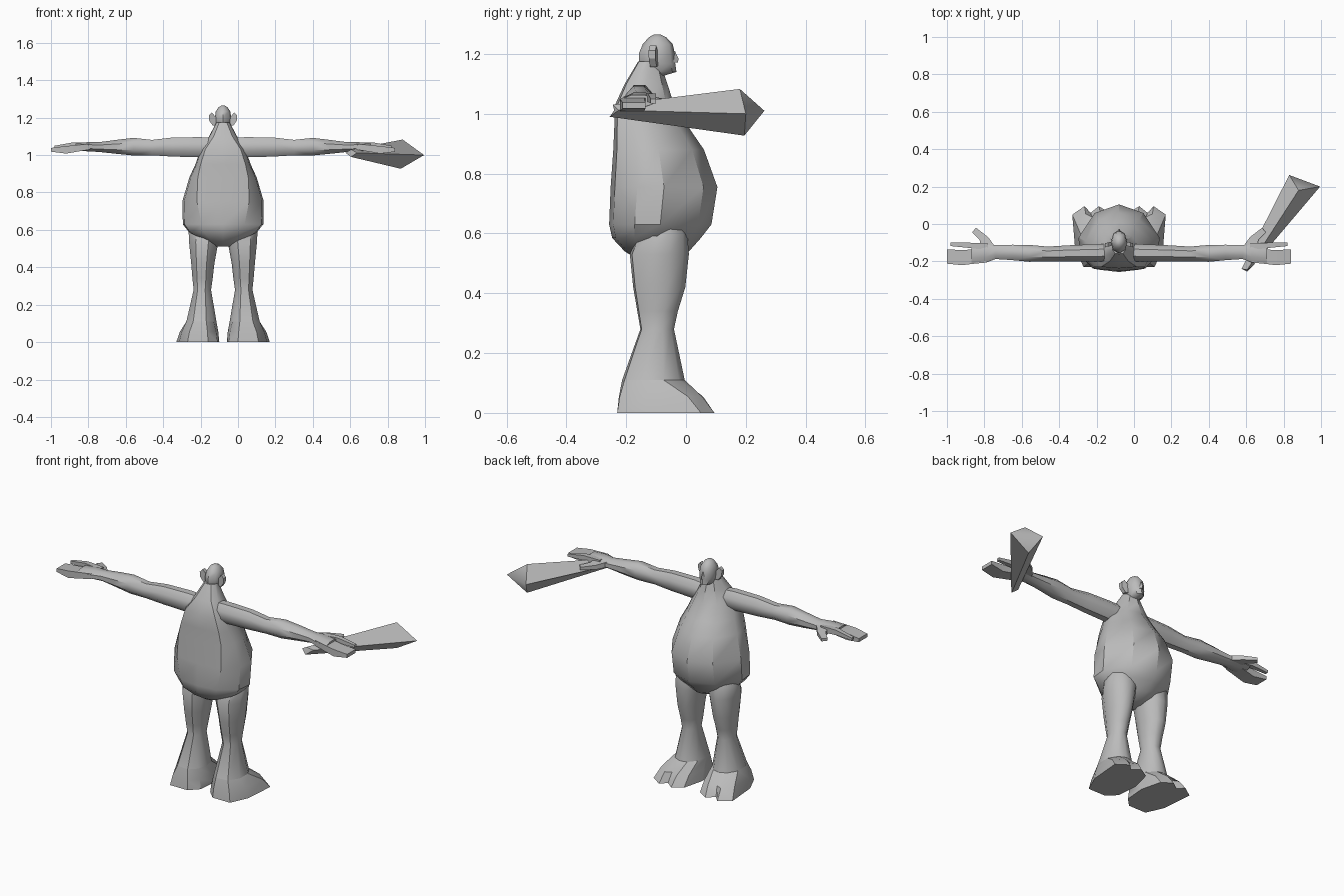
import bpy, bmesh, math
from mathutils import Vector

CX = -0.08  # the figure's own centre line
skin = bpy.data.materials.new("plain_grey")
skin.diffuse_color = (0.5, 0.5, 0.5, 1)


def loft(name, rings, angle=40):
    """Skin a list of equal-length rings and close both ends."""
    bm = bmesh.new()
    vs = [[bm.verts.new(p) for p in r] for r in rings]
    n = len(vs[0])
    for a, b in zip(vs, vs[1:]):
        for i in range(n):
            j = (i + 1) % n
            bm.faces.new((a[i], a[j], b[j], b[i]))
    bm.faces.new(vs[0])
    bm.faces.new(vs[-1])
    bmesh.ops.recalc_face_normals(bm, faces=bm.faces)
    me = bpy.data.meshes.new(name)
    bm.to_mesh(me)
    bm.free()
    me.materials.append(skin)
    ob = bpy.data.objects.new(name, me)
    bpy.context.collection.objects.link(ob)
    bpy.ops.object.select_all(action='DESELECT')
    ob.select_set(True)
    bpy.context.view_layer.objects.active = ob
    bpy.ops.object.shade_smooth_by_angle(angle=math.radians(angle))
    return ob


def sym(z, half):
    """Mirror a back-to-front half outline into a full ring."""
    pts = half + [(-x, y) for x, y in half[-2:0:-1]]
    return [(CX + x, y, z) for x, y in pts]


def arm_ring(s, u, y, z, ry, rz, n=8):
    return [(CX + s * u, y + ry * math.cos(2 * math.pi * (i + .5) / n) * 1.06,
             z + rz * math.sin(2 * math.pi * (i + .5) / n) * 1.06) for i in range(n)]


def box_ring(s, u, y0, y1, z0, z1):
    return [(CX + s * u, y, z) for y, z in ((y0, z0), (y1, z0), (y1, z1), (y0, z1))]


# Barrel torso with a flat back panel, tapering into the neck
torso = []
for z, back, front, hw, bw in [
        (.512, -.16, -.04, .04, .02), (.54, -.205, .01, .10, .06),
        (.585, -.247, .05, .18, .10), (.63, -.257, .085, .215, .115),
        (.755, -.252, .105, .217, .14), (.88, -.243, .06, .18, .135),
        (.95, -.24, .012, .148, .12), (1.03, -.237, -.04, .12, .095),
        (1.10, -.205, -.062, .075, .05), (1.175, -.16, -.087, .035, .02)]:
    d = front - back
    torso.append(sym(z, [(0, back), (bw, back + .04 * d), (hw * .96, back + .25 * d),
                         (hw, back + .5 * d), (hw * .6, back + .87 * d), (0, front)]))
loft("torso", torso, 35)

# Head with heavy jaw
head = []
for z, back, front, hw in [
        (1.127, -.125, -.075, .022), (1.14, -.145, -.032, .03), (1.168, -.156, -.036, .042),
        (1.20, -.158, -.037, .044), (1.232, -.145, -.044, .039),
        (1.255, -.125, -.065, .025), (1.265, -.108, -.085, .008)]:
    d = front - back
    head.append(sym(z, [(0, back), (hw * .75, back + .17 * d), (hw, back + .5 * d),
                        (hw * .7, back + .88 * d), (0, front)]))
loft("head", head, 50)

# Nose wedge
loft("nose", [sym(1.172, [(0, -.06), (.014, -.045), (0, -.027)]),
              sym(1.184, [(0, -.06), (.011, -.045), (0, -.025)]),
              sym(1.21, [(0, -.06), (.005, -.045), (0, -.037)])])

# Foot outline (distance from centre line, y) shared by both feet
sole = [(.19, -.23), (.235, -.13), (.25, .05), (.185, .095), (.152, .06),
        (.108, .095), (.05, .06), (.02, -.06), (.03, -.18), (.08, -.23)]
angles = [-60, -20, 20, 55, 85, 115, 150, 185, 215, 250]
leg_sections = [(.11, .118, -.112, .083, .108), (.28, .112, -.098, .048, .058),
                (.34, .111, -.097, .056, .07), (.42, .11, -.092, .064, .09),
                (.53, .106, -.092, .08, .102), (.60, .10, -.08, .09, .085),
                (.66, .09, -.08, .07, .06)]

for s, side in ((-1, "left"), (1, "right")):
    # Leg
    legs = [[(CX + s * (u + ru * math.cos(math.radians(a))),
              y + ry * math.sin(math.radians(a)), z) for a in angles]
            for z, u, y, ru, ry in leg_sections]
    loft(side + "_leg", legs, 45)

    # Splayed foot with a cleft between the toes
    base = [Vector((CX + s * u, y, 0)) for u, y in sole]
    ankle = [Vector(p) for p in legs[0]]
    mid = [b.lerp(a, .35) for a, b in zip(ankle, base)]
    for p in mid:
        p.z = .055
    loft(side + "_foot", [base, mid, ankle], 35)

    # Arm running out into the palm
    loft(side + "_arm", [arm_ring(s, *r) for r in [
        (.03, -.15, 1.04, .045, .05), (.12, -.155, 1.042, .048, .055),
        (.27, -.157, 1.043, .044, .052), (.38, -.16, 1.04, .04, .042),
        (.48, -.157, 1.045, .046, .048), (.57, -.152, 1.044, .042, .038),
        (.66, -.15, 1.043, .038, .027), (.71, -.155, 1.045, .052, .026),
        (.79, -.16, 1.043, .055, .02)]], 45)

    # Broad finger group
    loft(side + "_fingers", [box_ring(s, .71, -.205, -.13, 1.03, 1.06),
                             box_ring(s, .84, -.22, -.14, 1.008, 1.048),
                             box_ring(s, .92, -.212, -.135, 1.018, 1.038)], 30)
    # Slim finger
    loft(side + "_slim_finger", [box_ring(s, .70, -.14, -.105, 1.03, 1.065),
                                 box_ring(s, .80, -.128, -.10, 1.04, 1.068),
                                 box_ring(s, .90, -.118, -.10, 1.035, 1.05)], 30)
    # Thumb angled forwards
    loft(side + "_thumb", [
        [(CX + s * u, y, z) for u, y, z in ring] for ring in (
            [(.66, -.125, 1.03), (.74, -.125, 1.03), (.74, -.125, 1.06), (.66, -.125, 1.06)],
            [(.70, -.07, 1.025), (.745, -.085, 1.025), (.745, -.085, 1.05), (.70, -.07, 1.05)],
            [(.765, -.02, 1.025), (.785, -.045, 1.025), (.785, -.045, 1.04), (.765, -.02, 1.04)])], 30)

    # Ear flap, with the rim standing off the head
    ear = [(.036, 1.16), (.055, 1.157), (.074, 1.185), (.075, 1.212), (.06, 1.228), (.036, 1.20)]
    loft(side + "_ear", [[(CX + s * u, y - .25 * (u - .036), z) for u, z in ear]
                         for y in (-.115, -.093)], 30)

# Four-sided club flaring to a ridged end
handle = [(.575, -.24, 1.012), (.605, -.245, 1.03), (.635, -.225, 1.012), (.605, -.255, .99)]
flare = [(.83, .262, 1.01), (.88, .18, 1.083), (.995, .20, 1.0), (.87, .195, .927)]
club = loft("club", [handle, flare], 20)
bm = bmesh.new()
bm.from_mesh(club.data)
bm.verts.ensure_lookup_table()
# split the end along its side-to-side ridge
bmesh.ops.connect_verts(bm, verts=[bm.verts[4], bm.verts[6]])
bm.to_mesh(club.data)
bm.free()
